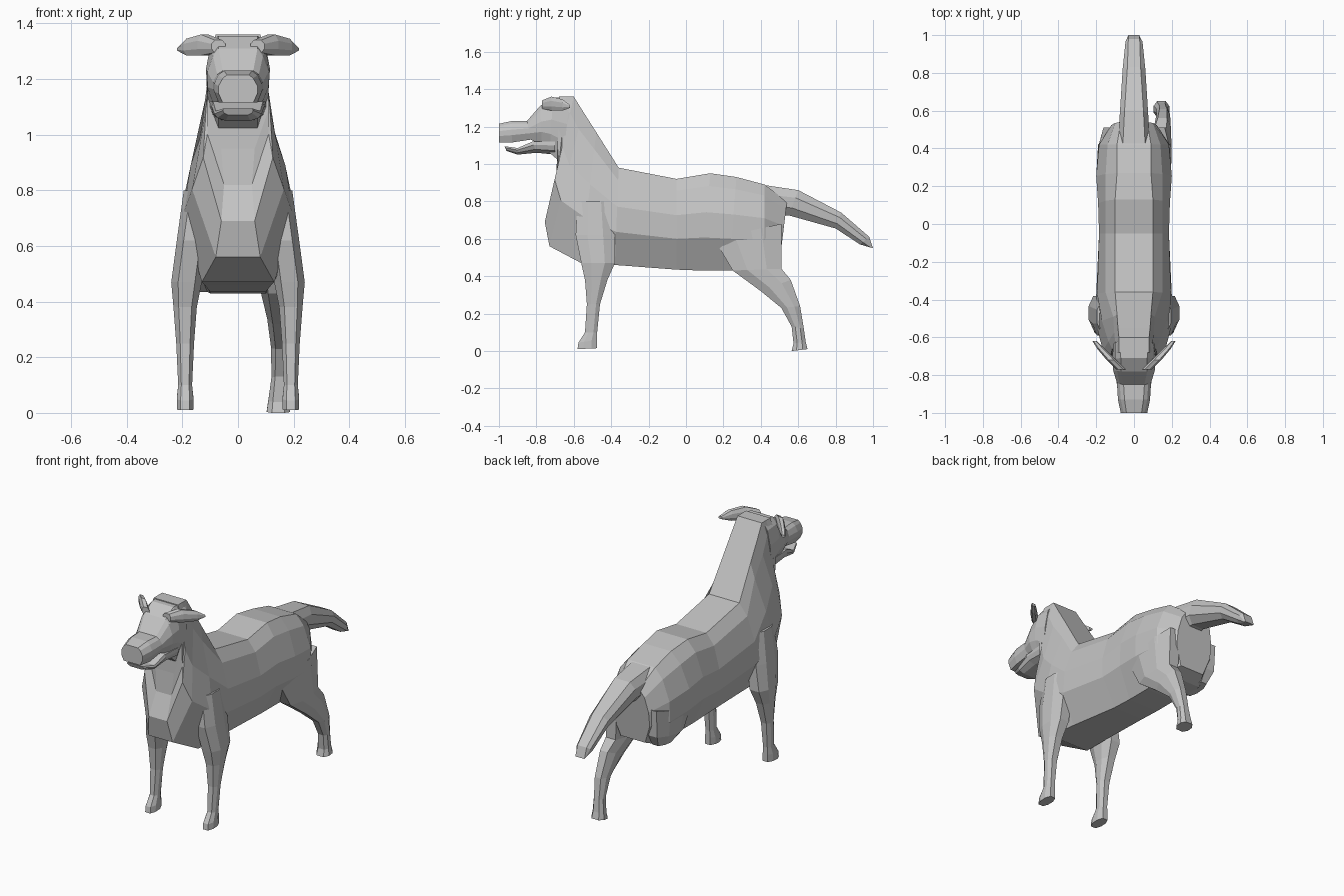
import bpy, bmesh

GREY = bpy.data.materials.new("plain grey")
GREY.diffuse_color = (0.55, 0.55, 0.55, 1)

BODY_LEVELS = (0, 0.13, 0.4, 0.66, 1)
LIMB_LEVELS = (0, 0.3, 0.7, 1)


def loft(name, sections, levels, side=1):
    """Skin symmetric rings. Section: y,z of one edge, y,z of the other edge,
    centre x, then a half width for every level between the two edges."""
    bm = bmesh.new()
    rings = []
    for ya, za, yb, zb, cx, *widths in sections:
        if len(widths) == 1:  # one width: taper it at both edges
            w = widths[0]
            widths = [w * (0.55 if t in (0, 1) else 1) for t in levels]
        pts = [(ya + (yb - ya) * t, za + (zb - za) * t, w)
               for t, w in zip(levels, widths)]
        ring = [bm.verts.new((side * cx + w, y, z)) for y, z, w in pts]
        ring += [bm.verts.new((side * cx - w, y, z)) for y, z, w in reversed(pts)]
        rings.append(ring)
    n = len(rings[0])
    for a, b in zip(rings, rings[1:]):
        for i in range(n):
            j = (i + 1) % n
            bm.faces.new((a[i], a[j], b[j], b[i]))
    bm.faces.new(rings[0])
    bm.faces.new(rings[-1])
    bmesh.ops.recalc_face_normals(bm, faces=bm.faces)
    mesh = bpy.data.meshes.new(name)
    bm.to_mesh(mesh)
    bm.free()
    mesh.materials.append(GREY)
    obj = bpy.data.objects.new(name, mesh)
    bpy.context.collection.objects.link(obj)
    return obj


# Trunk: rump to chest, then tilting up into the neck
loft("body", [
    (0.54, 0.80, 0.50, 0.47, 0, 0.07, 0.10, 0.12, 0.12, 0.08),
    (0.42, 0.89, 0.42, 0.44, 0, 0.09, 0.14, 0.185, 0.19, 0.12),
    (0.27, 0.93, 0.23, 0.43, 0, 0.09, 0.15, 0.20, 0.195, 0.10),
    (0.13, 0.95, 0.08, 0.43, 0, 0.10, 0.15, 0.19, 0.185, 0.10),
    (-0.05, 0.92, -0.05, 0.435, 0, 0.10, 0.15, 0.185, 0.185, 0.10),
    (-0.36, 0.98, -0.38, 0.46, 0, 0.10, 0.15, 0.195, 0.20, 0.12),
    (-0.48, 1.17, -0.56, 0.47, 0, 0.09, 0.11, 0.17, 0.20, 0.13),
    (-0.55, 1.28, -0.73, 0.56, 0, 0.085, 0.105, 0.135, 0.165, 0.08),
    (-0.60, 1.36, -0.755, 0.69, 0, 0.08, 0.10, 0.115, 0.125, 0.06),
    (-0.64, 1.36, -0.70, 0.82, 0, 0.08, 0.10, 0.11, 0.11, 0.05),
    (-0.68, 1.36, -0.69, 0.95, 0, 0.08, 0.10, 0.11, 0.11, 0.06),
], BODY_LEVELS)

# Skull and upper muzzle
loft("head", [
    (-0.62, 1.355, -0.66, 1.00, 0, 0.075, 0.10, 0.11, 0.11, 0.07),
    (-0.71, 1.355, -0.73, 1.06, 0, 0.07, 0.10, 0.115, 0.11, 0.07),
    (-0.78, 1.31, -0.77, 1.10, 0, 0.07, 0.09, 0.11, 0.11, 0.08),
    (-0.85, 1.23, -0.83, 1.13, 0, 0.055, 0.075, 0.09, 0.09, 0.07),
    (-0.93, 1.23, -0.93, 1.115, 0, 0.05, 0.07, 0.085, 0.085, 0.07),
    (-1.00, 1.215, -1.00, 1.115, 0, 0.04, 0.055, 0.07, 0.07, 0.055),
], BODY_LEVELS)

# Lower jaw, slightly open
loft("lower_jaw", [
    (-0.70, 1.12, -0.70, 1.05, 0, 0.10, 0.10, 0.09, 0.06),
    (-0.82, 1.12, -0.80, 1.06, 0, 0.09, 0.095, 0.085, 0.05),
    (-0.90, 1.085, -0.90, 1.05, 0, 0.08, 0.085, 0.075, 0.045),
    (-0.97, 1.095, -0.96, 1.07, 0, 0.05, 0.055, 0.05, 0.035),
], LIMB_LEVELS)

# Tail
loft("tail", [
    (0.40, 0.89, 0.45, 0.72, 0, 0.06, 0.085, 0.085, 0.05),
    (0.60, 0.86, 0.55, 0.725, 0, 0.05, 0.075, 0.075, 0.04),
    (0.83, 0.74, 0.80, 0.655, 0, 0.035, 0.06, 0.055, 0.03),
    (0.98, 0.61, 0.93, 0.57, 0, 0.03, 0.045, 0.045, 0.025),
    (1.00, 0.55, 0.98, 0.555, 0, 0.03, 0.03, 0.03, 0.025),
], LIMB_LEVELS)

# Ears and front legs on both sides
for label, side in (("right", 1), ("left", -1)):
    loft(label + "_ear", [
        (-0.77, 1.34, -0.77, 1.295, 0.07, 0.025),
        (-0.72, 1.36, -0.72, 1.285, 0.12, 0.025),
        (-0.66, 1.345, -0.66, 1.285, 0.175, 0.02),
        (-0.62, 1.315, -0.62, 1.30, 0.208, 0.012),
    ], LIMB_LEVELS, side)
    loft(label + "_front_leg", [
        (-0.58, 0.80, -0.40, 0.80, 0.14, 0.055),
        (-0.59, 0.62, -0.38, 0.62, 0.165, 0.055),
        (-0.56, 0.47, -0.38, 0.47, 0.185, 0.055),
        (-0.54, 0.38, -0.42, 0.38, 0.19, 0.042),
        (-0.53, 0.25, -0.46, 0.25, 0.19, 0.032),
        (-0.54, 0.10, -0.475, 0.10, 0.19, 0.025),
        (-0.575, 0.045, -0.475, 0.06, 0.19, 0.03),
        (-0.58, 0.01, -0.475, 0.015, 0.19, 0.03),
    ], LIMB_LEVELS, side)

# Single complete hind leg
loft("right_hind_leg", [
    (0.15, 0.60, 0.51, 0.68, 0.13, 0.06),
    (0.25, 0.43, 0.51, 0.44, 0.14, 0.058),
    (0.40, 0.32, 0.56, 0.38, 0.15, 0.045),
    (0.51, 0.23, 0.61, 0.24, 0.155, 0.036),
    (0.565, 0.13, 0.63, 0.12, 0.15, 0.03),
    (0.575, 0.04, 0.64, 0.05, 0.145, 0.036),
    (0.565, 0.0, 0.65, 0.01, 0.145, 0.042),
], LIMB_LEVELS)

# The other hind leg ends at the thigh
loft("left_thigh_stump", [
    (0.18, 0.60, 0.51, 0.68, 0.13, 0.058),
    (0.25, 0.48, 0.50, 0.52, 0.13, 0.055),
    (0.32, 0.435, 0.46, 0.45, 0.12, 0.035),
], LIMB_LEVELS, -1)
